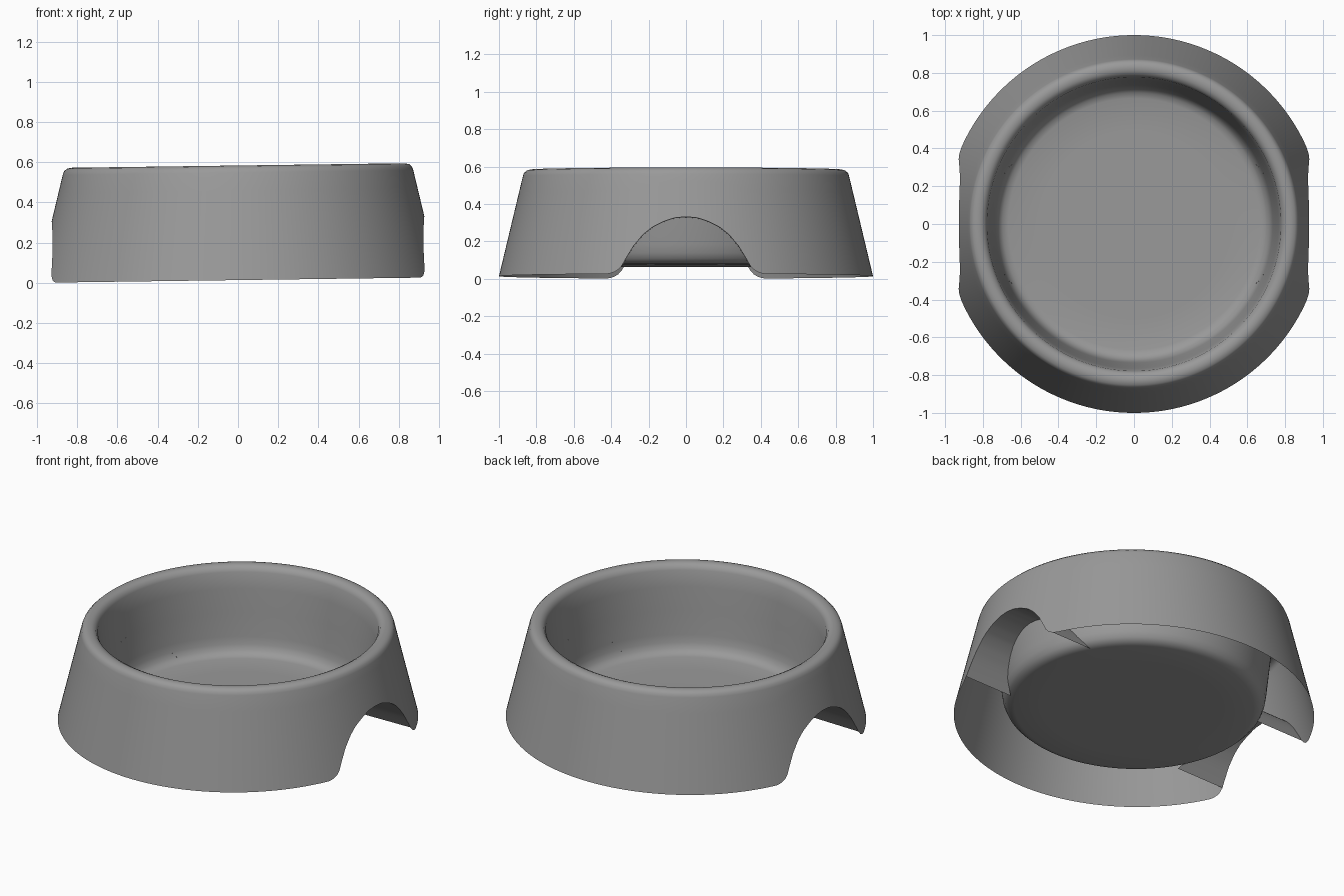
import bpy, bmesh, math

if "Cube" in bpy.data.objects:
    bpy.data.objects.remove(bpy.data.objects["Cube"])

N = 320
TILT, LIFT = 0.0135, 0.014   # the model leans slightly towards -x

grey = bpy.data.materials.new("mid grey plastic")
grey.diffuse_color = (0.32, 0.32, 0.32, 1)
grey.use_nodes = True
grey.node_tree.nodes["Principled BSDF"].inputs["Base Color"].default_value = grey.diffuse_color

# half of the arch outline: (|y|, z)
ARCH = [(0, .305), (.06, .3), (.12, .28), (.18, .25), (.23, .21), (.28, .15),
        (.32, .085), (.345, .04), (.365, .02), (.39, .006), (.42, 0)]
# rim, bowl wall and floor: (radius, z)
INNER = [(.872, .535), (.866, .552), (.852, .565), (.83, .57), (.81, .568),
         (.79, .558), (.778, .535), (.765, .44), (.75, .3), (.735, .16),
         (.728, .115), (.715, .085), (.695, .065), (.665, .057), (.5, .055), (.2, .055)]


def lerp(table, v):
    for (a, b), (c, d) in zip(table, table[1:]):
        if a <= v <= c:
            return b + (d - b) * (v - a) / (c - a)
    return table[-1][1]


def skirt_r(z):
    return 1.0 - (1.0 - .872) * z / .535


WALL = sorted((z, r) for r, z in INNER[6:13])


def wall_r(z):
    return lerp(WALL, max(z, WALL[0][0]))


def edge_z(t):
    """Height of the skirt's lower edge at angle t (bisection on the arch)."""
    lo, hi = 0.0, .32
    for _ in range(40):
        m = (lo + hi) / 2
        if lerp(ARCH, abs(skirt_r(m) * math.sin(t))) > m:
            lo = m
        else:
            hi = m
    return lo


def place(bm, x, y, z):
    return bm.verts.new((x, y, z + LIFT + TILT * x))


def finish(bm, name):
    bmesh.ops.recalc_face_normals(bm, faces=bm.faces)
    me = bpy.data.meshes.new(name)
    bm.to_mesh(me)
    bm.free()
    me.materials.append(grey)
    for p in me.polygons:
        p.use_smooth = True
    me.set_sharp_from_angle(angle=math.radians(40))
    ob = bpy.data.objects.new(name, me)
    bpy.context.collection.objects.link(ob)
    return ob


angles = [2 * math.pi * i / N for i in range(N)]

# bowl shell: flared skirt with arched cutouts, rolled rim, inner wall and floor
bm = bmesh.new()
cols = []
for t in angles:
    z0 = edge_z(t)
    prof = [(skirt_r(z), z) for z in (z0 + (.535 - z0) * k / 6 for k in range(6))] + INNER
    cols.append([place(bm, r * math.cos(t), r * math.sin(t), z) for r, z in prof])
for i in range(N):
    a, b = cols[i], cols[(i + 1) % N]
    for k in range(len(a) - 1):
        bm.faces.new((a[k], b[k], b[k + 1], a[k + 1]))
bm.faces.new([c[-1] for c in cols])
finish(bm, "bowl_shell")

# hand grips: surface running from each arch inwards to the bowl wall
for side, name in ((1, "right_grip"), (-1, "left_grip")):
    bm = bmesh.new()
    rows = []
    for i in range(-N // 8, N // 8 + 1):
        t = 2 * math.pi * i / N
        z = edge_z(t)
        if z < .03:
            continue
        y = skirt_r(z) * math.sin(t)
        xo = skirt_r(z) * math.cos(t)
        xi = math.sqrt(wall_r(z) ** 2 - y * y)
        rows.append((place(bm, side * xo, y, z), place(bm, side * xi, y, z)))
    for (a, b), (c, d) in zip(rows, rows[1:]):
        bm.faces.new((a, b, d, c))
    finish(bm, name)
